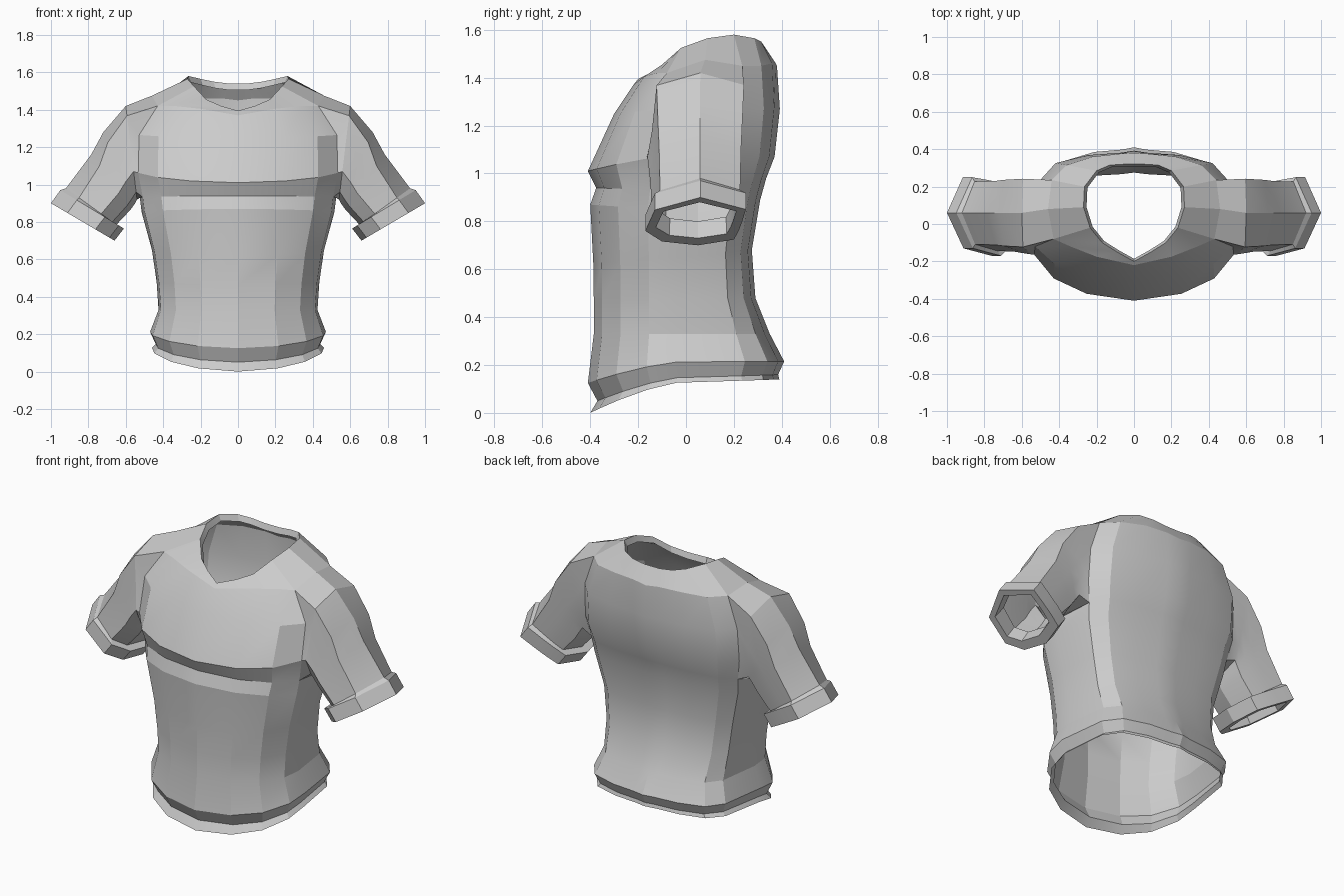
import bpy
import bmesh
import math

if "Cube" in bpy.data.objects:
    bpy.data.objects.remove(bpy.data.objects["Cube"], do_unlink=True)

cloth = bpy.data.materials.new("grey_cloth")
cloth.use_nodes = True
grey = (0.6, 0.6, 0.6, 1)
cloth.diffuse_color = grey
cloth.node_tree.nodes["Principled BSDF"].inputs["Base Color"].default_value = grey


def loft(name, rings, flip=False, hole_rows=(), hole_columns=()):
    """Skin a list of closed rings, leaving out any hole faces."""
    n = len(rings[0])
    bm = bmesh.new()
    grid = [[bm.verts.new(p) for p in ring] for ring in rings]
    for r in range(len(rings) - 1):
        for i in range(n):
            if r in hole_rows and i in hole_columns:
                continue
            j = (i + 1) % n
            quad = (grid[r][i], grid[r][j], grid[r + 1][j], grid[r + 1][i])
            bm.faces.new(quad[::-1] if flip else quad)
    loose = [v for v in bm.verts if not v.link_faces]
    bmesh.ops.delete(bm, geom=loose, context="VERTS")
    mesh = bpy.data.meshes.new(name)
    bm.to_mesh(mesh)
    bm.free()
    mesh.materials.append(cloth)
    obj = bpy.data.objects.new(name, mesh)
    bpy.context.collection.objects.link(obj)
    bpy.ops.object.select_all(action="DESELECT")
    obj.select_set(True)
    bpy.context.view_layer.objects.active = obj
    bpy.ops.object.shade_smooth_by_angle(angle=math.radians(18))


def mirrored(half):
    """Complete a ring from its left half, centre front to centre back."""
    return half + [(-x, y, z) for x, y, z in half[-2:0:-1]]


# Torso cross-section: sideways and front-to-back fractions
section = [(0, -1), (.46, -.91), (.78, -.71), (.97, -.4), (1, -.1),
           (.92, .6), (.77, .83), (.45, .94), (.14, .97), (0, 1)]


def torso_ring(w, front, back, z_front, z_side, z_back):
    half = []
    for fx, fy in section:
        depth, z_end = (front, z_front) if fy < 0 else (back, z_back)
        z = z_side + (z_end - z_side) * abs(fy) ** 1.5
        half.append((w * fx, abs(fy) * depth, z))
    return half


# Hem lip, hem fold, waist, ribs, chest overhang, upper chest
torso = [torso_ring(*r) for r in [
    (.46, -.40, .39, 0, .13, .14),
    (.44, -.37, .385, .05, .15, .16),
    (.47, -.41, .41, .125, .215, .215),
    (.425, -.385, .35, .33, .33, .33),
    (.435, -.385, .29, .46, .48, .48),
    (.46, -.387, .275, .62, .65, .68),
    (.515, -.40, .31, .87, .85, .89),
    (.525, -.375, .335, .94, .93, .98),
    (.55, -.41, .37, 1.01, 1.08, 1.07),
    (.545, -.30, .392, 1.25, 1.27, 1.27),
]]

# Shoulder yoke and neckline
yoke = [(0, -.22, 1.37), (.2, -.175, 1.405), (.34, -.12, 1.42), (.43, -.08, 1.42),
        (.46, .08, 1.475), (.44, .235, 1.45), (.36, .315, 1.45), (.22, .36, 1.46),
        (.08, .375, 1.46), (0, .38, 1.45)]
neck = [(0, -.2, 1.395), (.09, -.15, 1.42), (.17, -.1, 1.455), (.235, -.02, 1.525),
        (.27, .09, 1.565), (.265, .2, 1.58), (.2, .285, 1.565), (.13, .315, 1.55),
        (.05, .32, 1.54), (0, .32, 1.54)]
neck_lip = [(x * .94, .08 + (y - .08) * .95, z - .035) for x, y, z in neck]
torso += [yoke, neck, neck_lip]
loft("torso", [mirrored(half) for half in torso],
     hole_rows=(7, 8, 9), hole_columns=(3, 4, 13, 14))

# Armhole edge, from the shoulder top round the back and up the front
under, chest, upper = torso[7:10]
armhole = [yoke[4], yoke[5], upper[5], chest[5], under[5],
           under[4], under[3], chest[3], upper[3], yoke[3]]

# Sleeve cross-section: fraction from underside to top, and y offset
tube = [(1, .01), (.75, .2), (.5, .185), (.3, .17), (.12, .15),
        (0, 0), (.08, -.15), (.3, -.22), (.52, -.2), (.74, -.18)]


def sleeve_ring(bx, bz, tx, tz, width, square=0):
    """One sleeve section; square lifts its upper corners toward the top."""
    ring = []
    for u, v in tube:
        if u > .7:
            u += (1 - u) * square
        ring.append((bx + (tx - bx) * u, .05 + v * width, bz + (tz - bz) * u))
    return ring


sleeve = [armhole] + [sleeve_ring(*r) for r in [
    (.54, .92, .60, 1.42, .96, .6),
    (.55, .90, .72, 1.28, .93, .45),
    (.575, .865, .785, 1.16, .9, .2),
    (.65, .785, .92, .98, .88),
]]
cuff = [sleeve_ring(*r) for r in [
    (.65, .785, .92, .98, .88),
    (.61, .765, .95, .97, 1),
    (.66, .70, 1, .90, 1),
    (.71, .73, .965, .88, .8),
    (.67, .80, .90, .96, .78),
]]
for label, side in (("left", 1), ("right", -1)):
    for part, rings in (("sleeve", sleeve), ("cuff", cuff)):
        placed = [[(side * x, y, z) for x, y, z in ring] for ring in rings]
        loft(f"{label}_{part}", placed, flip=side > 0)
